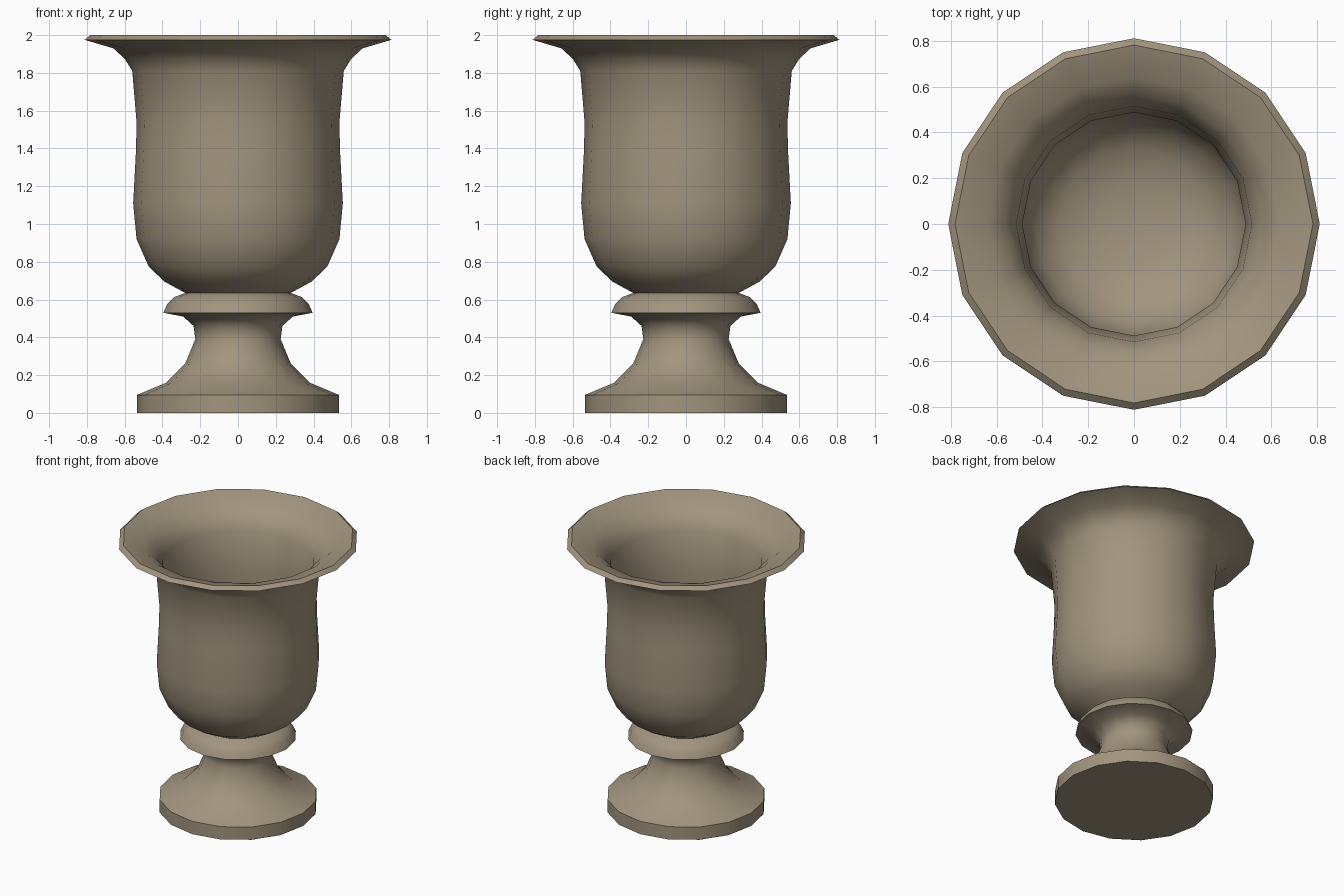
import bpy, bmesh, math

if "Cube" in bpy.data.objects:
    bpy.data.objects.remove(bpy.data.objects["Cube"])

SIDES = 16

stone = bpy.data.materials.new("weathered stone")
stone.diffuse_color = (0.36, 0.30, 0.21, 1)
stone.use_nodes = True
stone.node_tree.nodes["Principled BSDF"].inputs["Base Color"].default_value = stone.diffuse_color


def lathe(name, profile, sharp_angle=40):
    """Revolve an (r, z) profile about z; points with r = 0 become poles."""
    bm = bmesh.new()
    rings = []
    for r, z in profile:
        if r == 0:
            rings.append([bm.verts.new((0, 0, z))] * SIDES)
        else:
            rings.append([bm.verts.new((r * math.cos(i * math.tau / SIDES),
                                        r * math.sin(i * math.tau / SIDES), z))
                          for i in range(SIDES)])
    for a, b in zip(rings, rings[1:]):
        for i in range(SIDES):
            j = (i + 1) % SIDES
            bm.faces.new(list(dict.fromkeys((a[i], a[j], b[j], b[i]))))
    bmesh.ops.recalc_face_normals(bm, faces=bm.faces)
    mesh = bpy.data.meshes.new(name)
    bm.to_mesh(mesh)
    bm.free()
    mesh.materials.append(stone)
    ob = bpy.data.objects.new(name, mesh)
    bpy.context.collection.objects.link(ob)
    bpy.ops.object.select_all(action='DESELECT')
    ob.select_set(True)
    bpy.context.view_layer.objects.active = ob
    bpy.ops.object.shade_smooth_by_angle(angle=math.radians(sharp_angle))
    return ob


# One continuous urn: foot, stem, collar, bowl, flared rim, hollow inside
foot = [(0, 0), (0.535, 0), (0.535, 0.095), (0.38, 0.16), (0.28, 0.26)]
stem = [(0.226, 0.39), (0.235, 0.46), (0.29, 0.51)]
collar = [(0.395, 0.53), (0.375, 0.575), (0.34, 0.612), (0.28, 0.635)]
bowl = [(0.39, 0.695), (0.473, 0.775), (0.537, 0.92), (0.555, 1.11),
        (0.54, 1.39), (0.537, 1.54), (0.56, 1.81)]
rim = [(0.60, 1.875), (0.66, 1.93), (0.812, 1.975), (0.782, 2.0)]
inside = [(0.64, 1.955), (0.565, 1.895), (0.515, 1.81), (0.488, 1.54),
          (0.49, 1.39), (0.505, 1.11), (0.488, 0.93), (0.43, 0.81),
          (0.33, 0.735), (0.18, 0.69), (0, 0.68)]
lathe("urn", foot + stem + collar + bowl + rim + inside)
